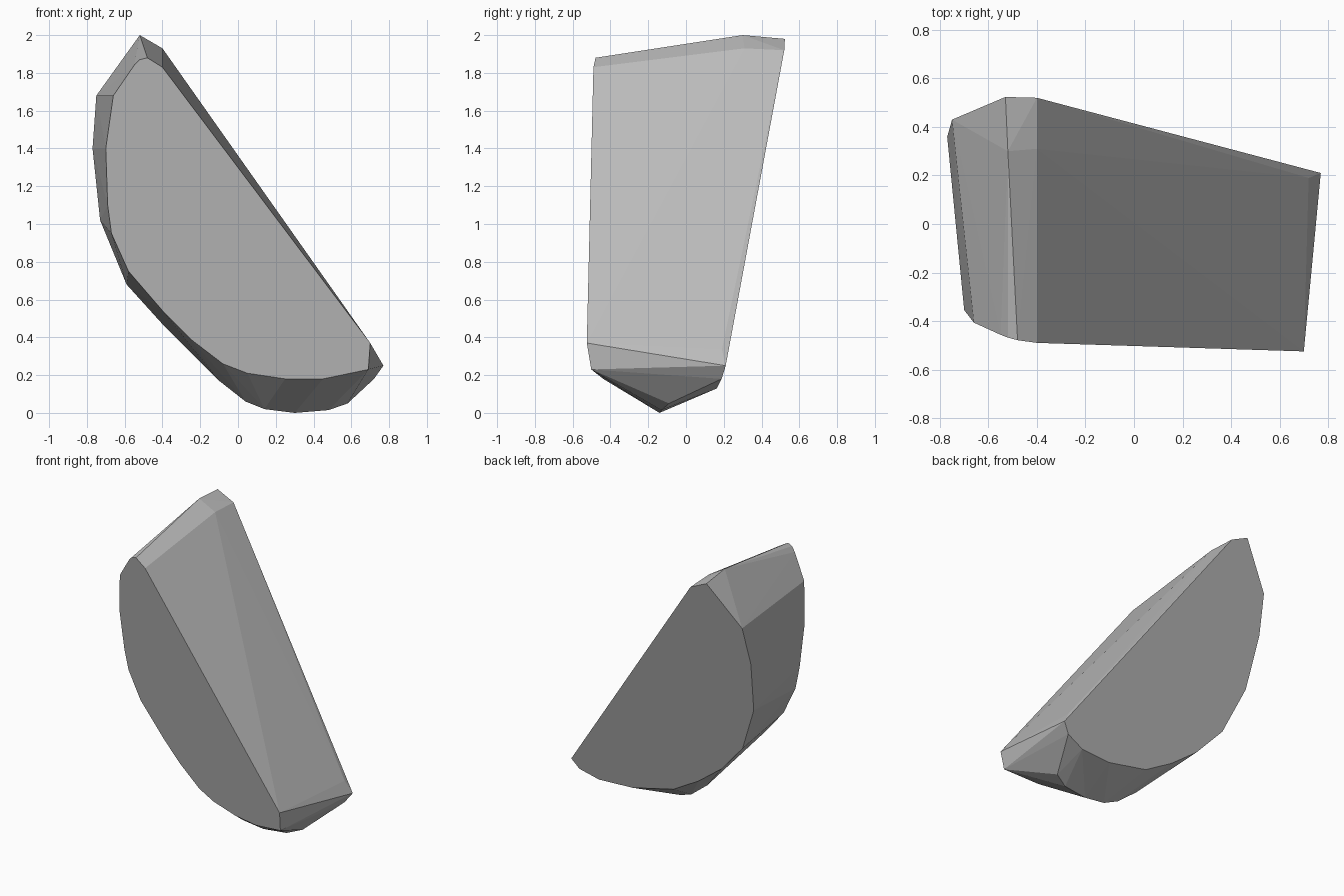
import bpy, bmesh

# Outlines (x, z) of the two flat sides; y follows from each side's plane
front = [(-0.52, 1.87), (-0.48, 1.88), (-0.40, 1.83), (0.70, 0.37), (0.69, 0.23),
         (0.45, 0.18), (0.25, 0.18), (0.05, 0.21), (-0.08, 0.26), (-0.25, 0.39),
         (-0.39, 0.53), (-0.58, 0.75), (-0.67, 0.95), (-0.69, 1.10), (-0.70, 1.40),
         (-0.66, 1.68), (-0.55, 1.84)]
back = [(-0.53, 1.98), (-0.40, 1.92), (0.77, 0.25), (0.72, 0.18), (0.58, 0.13),
        (0.33, 0.13), (0.01, 0.20), (-0.20, 0.32), (-0.40, 0.47), (-0.59, 0.68),
        (-0.73, 1.02), (-0.77, 1.40), (-0.75, 1.68)]
points = [(x, -0.233 * x - 0.1515 * z - 0.306, z) for x, z in front]
points += [(x, 0.0876 * x + 0.247 * z + 0.081, z) for x, z in back]

# Curved keel underneath
points += [(-0.10, -0.10, 0.17), (0.04, -0.12, 0.06), (0.14, -0.14, 0.02),
           (0.30, -0.14, 0.0), (0.48, -0.13, 0.015), (0.58, -0.09, 0.05)]
# Crest and the chamfer on the long sloping side
points += [(-0.52, 0.30, 2.0), (-0.40, 0.31, 1.93), (0.72, 0.19, 0.335)]

# Chipped stone body
bm = bmesh.new()
for p in points:
    bm.verts.new(p)
hull = bmesh.ops.convex_hull(bm, input=bm.verts[:])
loose = [v for v in bm.verts if not v.link_faces]
bmesh.ops.delete(bm, geom=loose, context='VERTS')
# Merge the triangles of each flat side
bmesh.ops.dissolve_limit(bm, angle_limit=0.01, verts=bm.verts[:], edges=bm.edges[:])
bmesh.ops.recalc_face_normals(bm, faces=bm.faces[:])
mesh = bpy.data.meshes.new("stone")
bm.to_mesh(mesh)
bm.free()
stone = bpy.data.objects.new("stone", mesh)
bpy.context.collection.objects.link(stone)

# Colour
grey = bpy.data.materials.new("stone_grey")
grey.diffuse_color = (0.5, 0.5, 0.5, 1)
mesh.materials.append(grey)
